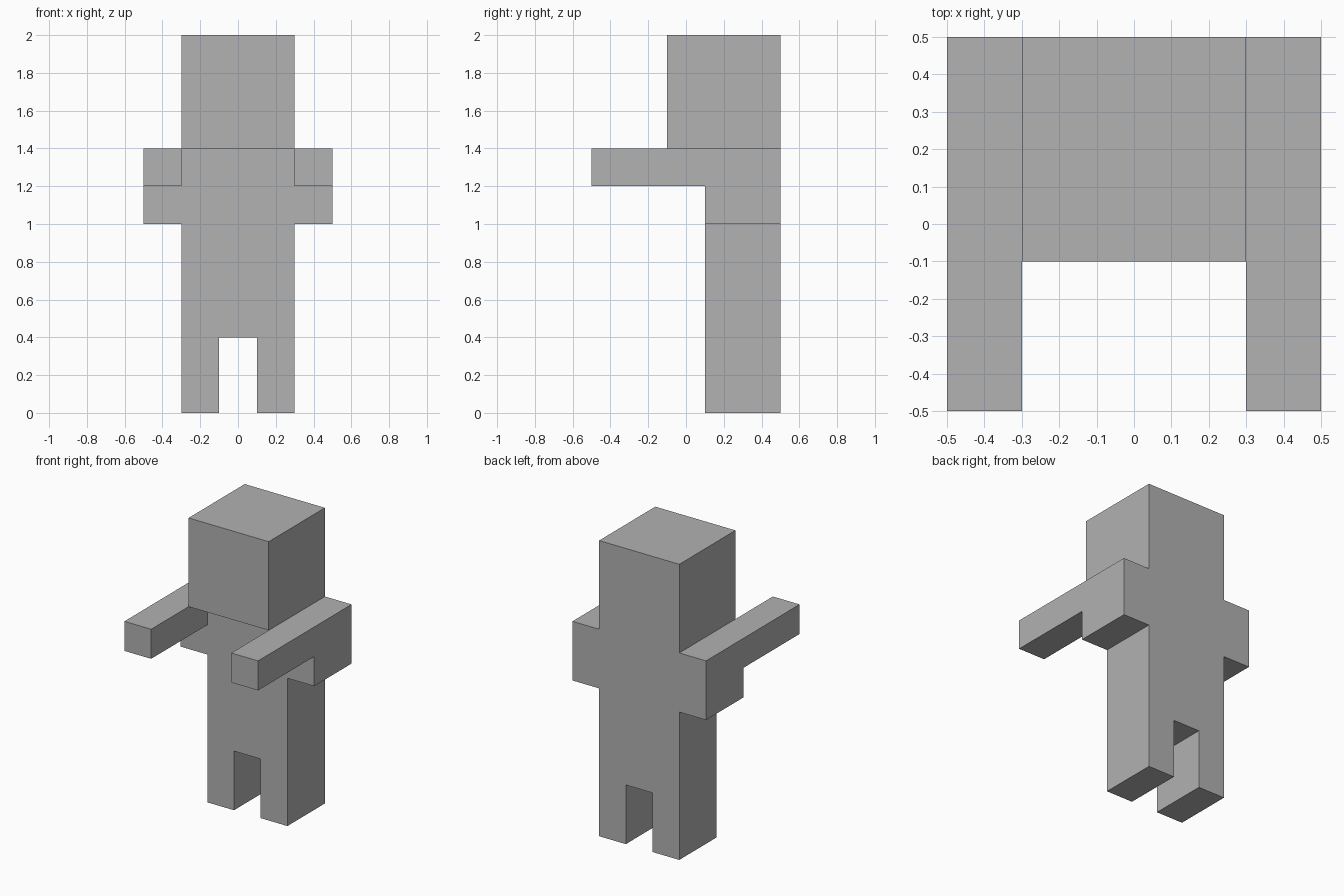
import bpy
import bmesh
from mathutils import Vector

if "Cube" in bpy.data.objects:
    bpy.data.objects.remove(bpy.data.objects["Cube"], do_unlink=True)

GREY = (0.445, 0.445, 0.445, 1.0)
grey = bpy.data.materials.new("plain grey")
grey.diffuse_color = GREY
grey.use_nodes = True
grey.node_tree.nodes["Principled BSDF"].inputs["Base Color"].default_value = GREY


def extrude_profile(name, outline, y_front, y_back, open_back=False):
    """Extrude an (x, z) outline from y_front to y_back."""
    bm = bmesh.new()
    front = bm.faces.new([bm.verts.new((x, y_front, z)) for x, z in outline])
    result = bmesh.ops.extrude_face_region(bm, geom=[front], use_keep_orig=True)
    moved = [g for g in result["geom"] if isinstance(g, bmesh.types.BMVert)]
    bmesh.ops.translate(bm, verts=moved, vec=Vector((0, y_back - y_front, 0)))
    bmesh.ops.recalc_face_normals(bm, faces=bm.faces)
    if open_back:
        back = [f for f in bm.faces if all(v in moved for v in f.verts)]
        bmesh.ops.delete(bm, geom=back, context="FACES_ONLY")
    mesh = bpy.data.meshes.new(name)
    bm.to_mesh(mesh)
    bm.free()
    mesh.materials.append(grey)
    obj = bpy.data.objects.new(name, mesh)
    bpy.context.collection.objects.link(obj)
    return obj


def rectangle(x0, x1, z0, z1):
    return [(x0, z0), (x1, z0), (x1, z1), (x0, z1)]


# Torso, shoulders and legs share one mirrored silhouette
half = [(0.1, 0.4), (0.1, 0), (0.3, 0), (0.3, 1), (0.5, 1), (0.5, 1.4)]
silhouette = half + [(-x, z) for x, z in reversed(half)]
extrude_profile("torso_and_legs", silhouette, 0.1, 0.5)

# Cube head overhanging the chest
extrude_profile("head", rectangle(-0.3, 0.3, 1.4, 2), -0.1, 0.5)

# Forearms reaching forward from the shoulders
for name, x0, x1 in (("left_arm", 0.3, 0.5), ("right_arm", -0.5, -0.3)):
    extrude_profile(name, rectangle(x0, x1, 1.2, 1.4), -0.5, 0.1, open_back=True)
